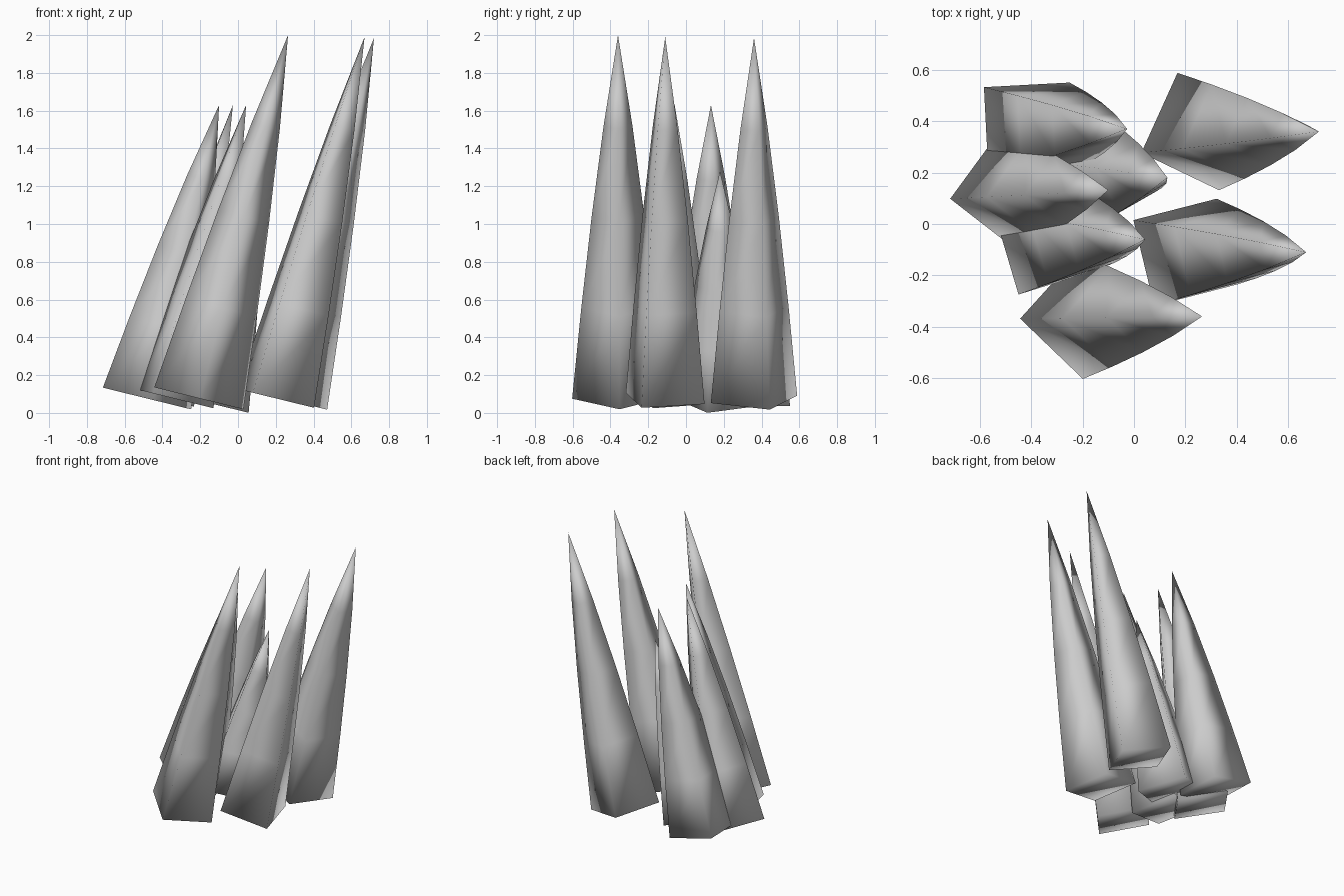
import bpy, bmesh, math
from mathutils import Matrix, Vector

if "Cube" in bpy.data.objects:
    bpy.data.objects.remove(bpy.data.objects["Cube"])

TILT = math.radians(13.8)   # every spike leans towards +x
RADIUS = 0.243              # half diagonal of the square base
PROFILE = [(0, 1), (0.25, 0.80), (0.5, 0.575), (0.75, 0.315)]  # (height, width)

grey = bpy.data.materials.new("stone_grey")
grey.diffuse_color = (0.6, 0.6, 0.6, 1)
grey.use_nodes = True
grey.node_tree.nodes["Principled BSDF"].inputs["Base Color"].default_value = grey.diffuse_color


def spike(name, tip, length, turn):
    """Four-sided, slightly bulging spike placed by its tip."""
    bm = bmesh.new()
    rings = []
    for t, s in PROFILE:
        ring = []
        for k in range(4):
            a = math.radians(turn + 90 * k)
            ring.append(bm.verts.new((RADIUS * s * math.cos(a),
                                      RADIUS * s * math.sin(a),
                                      (t - 1) * length)))
        rings.append(ring)
    top = bm.verts.new((0, 0, 0))
    bm.faces.new(rings[0][::-1])
    for k in range(4):
        n = (k + 1) % 4
        for lo, hi in zip(rings, rings[1:]):
            bm.faces.new((lo[k], lo[n], hi[n], hi[k]))
        bm.faces.new((rings[-1][k], rings[-1][n], top))
    bm.transform(Matrix.Translation(Vector(tip)) @ Matrix.Rotation(TILT, 4, 'Y'))
    bmesh.ops.recalc_face_normals(bm, faces=bm.faces)
    for f in bm.faces:
        f.smooth = True
    me = bpy.data.meshes.new(name)
    bm.to_mesh(me)
    bm.free()
    me.materials.append(grey)
    bpy.context.collection.objects.link(bpy.data.objects.new(name, me))


# tall spikes
spike("tall_spike_front", (0.265, -0.36, 2.0), 1.98, 2)
spike("tall_spike_right", (0.67, -0.11, 1.99), 1.97, 59)
spike("tall_spike_back", (0.72, 0.36, 1.985), 1.97, 20)
# medium spikes
spike("medium_spike_front", (0.043, -0.06, 1.63), 1.60, 62)
spike("medium_spike_middle", (-0.10, 0.132, 1.63), 1.60, 8)
spike("medium_spike_back", (-0.027, 0.37, 1.63), 1.60, 48)
# short spike in the centre
spike("short_spike", (0.13, 0.18, 1.28), 1.26, 74)
